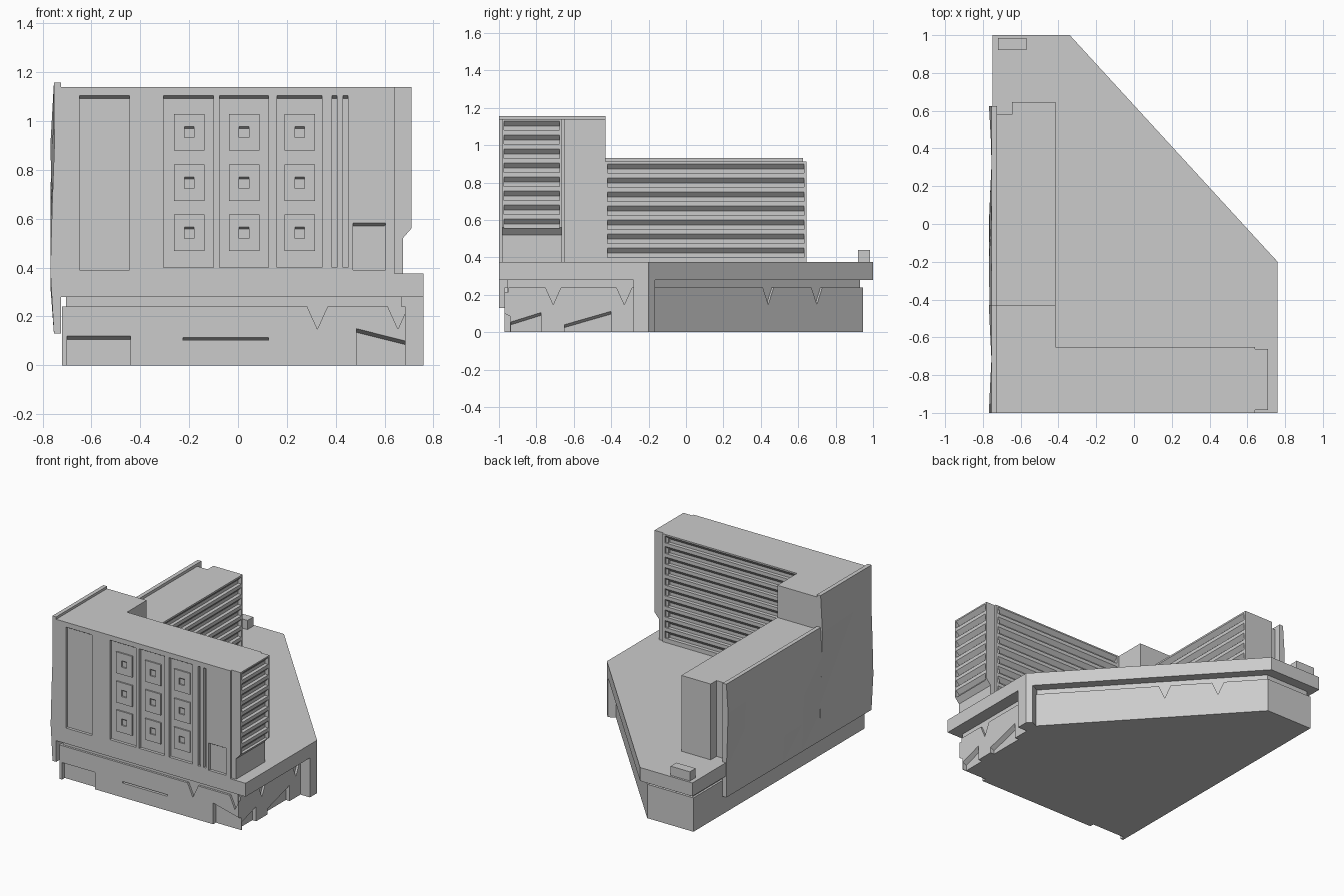
import bpy, bmesh, math
from mathutils import Matrix, Vector

if "Cube" in bpy.data.objects:
    bpy.data.objects.remove(bpy.data.objects["Cube"], do_unlink=True)

concrete = bpy.data.materials.new("grey concrete")
concrete.use_nodes = True
GREY = (0.6, 0.6, 0.6, 1)
concrete.diffuse_color = GREY
concrete.node_tree.nodes["Principled BSDF"].inputs["Base Color"].default_value = GREY


def add_prism(bm, axis, pts, a, b, lift=0, drop=0, matrix=Matrix()):
    """Extrude a 2D outline along an axis; upper points may slope between ends."""
    low = min(p[1] for p in pts) + 0.0001
    rings = []
    for t, dz in ((a, lift), (b, -drop)):
        ring = []
        for u, v in pts:
            w = v + (dz if v > low else 0)
            co = {"x": (t, u, w), "y": (u, t, w), "z": (u, w, t)}[axis]
            ring.append(bm.verts.new(matrix @ Vector(co)))
        rings.append(ring)
    n = len(pts)
    faces = [bm.faces.new(r) for r in rings]
    for i in range(n):
        j = (i + 1) % n
        faces.append(bm.faces.new((rings[0][i], rings[0][j], rings[1][j], rings[1][i])))
    bmesh.ops.recalc_face_normals(bm, faces=faces)


def finish(name, bm):
    mesh = bpy.data.meshes.new(name)
    bm.to_mesh(mesh)
    bm.free()
    mesh.materials.append(concrete)
    ob = bpy.data.objects.new(name, mesh)
    bpy.context.collection.objects.link(ob)
    return ob


def prism(name, axis, pts, a, b):
    bm = bmesh.new()
    add_prism(bm, axis, pts, a, b)
    return finish(name, bm)


def rect(u0, u1, v0, v1):
    return [(u0, v0), (u1, v0), (u1, v1), (u0, v1)]


def recess(axis, pts, face, depth, drop):
    """Cutter description: sunk into a face, with a sloping soffit."""
    return (axis, pts, face - 0.2 * depth, face + depth, 0.2 * drop, drop)


def cut(target, cutters):
    bm = bmesh.new()
    for c in cutters:
        add_prism(bm, *c)
    tool = finish("cutter", bm)
    tool.hide_render = True
    mod = target.modifiers.new("cut", "BOOLEAN")
    mod.operation, mod.solver, mod.object = "DIFFERENCE", "EXACT", tool
    graph = bpy.context.evaluated_depsgraph_get()
    mesh = bpy.data.meshes.new_from_object(target.evaluated_get(graph))
    target.modifiers.clear()
    target.data = mesh
    bpy.data.objects.remove(tool, do_unlink=True)


def louvres(axis, u0, u1, top, count, face, depth):
    return [recess(axis, rect(u0, u1, top - 0.075 * k - 0.05, top - 0.075 * k), face, depth, 0.027)
            for k in range(count)]


# Podium: overhanging slab on a recessed base
prism("podium_slab", "z", [(-0.75, -1), (0.76, -1), (0.76, -0.2), (-0.34, 1), (-0.75, 1)], 0.28, 0.375)
base_core = prism("base_core", "z", [(-0.705, -0.955), (0.67, -0.955), (0.67, -0.198),
                                     (-0.364, 0.93), (-0.705, 0.93)], 0.005, 0.3)
base_skin = prism("base_walls", "z", [(-0.72, -0.97), (0.685, -0.97), (0.685, -0.193),
                                      (-0.358, 0.945), (-0.72, 0.945)], 0, 0.24)
prism("corner_pillar", "z", [(0.66, -0.28), (0.76, -0.28), (0.76, -0.2), (0.73, -0.167), (0.66, -0.2)], 0, 0.29)

# Entrances and slit in the base
openings = [
    recess("y", rect(-0.7, -0.44, -0.01, 0.12), -0.97, 0.03, 0.015),
    recess("y", rect(-0.225, 0.125, 0.102, 0.113), -0.97, 0.03, 0.008),
    recess("y", [(0.485, -0.01), (0.695, -0.01), (0.695, 0.097), (0.485, 0.15)], -0.97, 0.03, 0.015),
    recess("x", [(-0.935, -0.01), (-0.775, -0.01), (-0.775, 0.105), (-0.935, 0.055)], 0.685, -0.03, 0.015),
    recess("x", [(-0.65, -0.01), (-0.4, -0.01), (-0.4, 0.112), (-0.65, 0.04)], 0.685, -0.03, 0.015),
]
cut(base_core, openings)
cut(base_skin, openings)


# V-shaped notches below the shadow gap
def vee(c, half):
    return [(c - half, 0.241), (c - half, 0.25), (c + half, 0.25), (c + half, 0.241), (c, 0.148)]


notches = [("y", vee(x, 0.042), -0.99, -0.95) for x in (0.325, 0.655)]
notches += [("x", vee(y, 0.042), 0.66, 0.72) for y in (-0.71, -0.33)]
for y in (0.44, 0.7):
    x = 0.723 - (y + 0.234) * 1.1 / 1.2
    turn = Matrix.Translation((x, y, 0)) @ Matrix.Rotation(math.atan2(1.2, -1.1), 4, "Z")
    notches.append(("y", vee(0, 0.04), -0.025, 0.025, 0, 0, turn))
cut(base_skin, notches)

# Tall front block with recessed facade panels and louvred back
tall = prism("tall_block", "z", [(-0.74, -1), (0.64, -1), (0.64, -0.65), (-0.415, -0.65),
                                 (-0.415, -0.43), (-0.74, -0.43)], 0.36, 1.14)
columns = [(-0.305, -0.1), (-0.075, 0.125), (0.16, 0.345)]
panels = [(-0.65, -0.445, 0.39, 1.105), (0.47, 0.605, 0.39, 0.583)]
panels += [(a, b, 0.4, 1.105) for a, b in columns + [(0.385, 0.405), (0.43, 0.45)]]
cut(tall, [recess("y", rect(*p), -1, 0.02, 0.012) for p in panels]
    + louvres("y", -0.4, 0.62, 1.13, 10, -0.65, -0.025))

# Raised window surrounds with small sunk windows
for i, centre in enumerate((-0.2, 0.025, 0.2525)):
    for j, z in enumerate((0.955, 0.747, 0.543)):
        frame = prism(f"window_frame_{i}_{j}", "y", rect(centre - 0.0625, centre + 0.0625, z - 0.075, z + 0.075),
                      -0.99, -0.97)
        cut(frame, [recess("y", rect(centre - 0.02, centre + 0.02, z - 0.023, z + 0.023), -0.99, 0.015, 0.012)])

# Louvred bay on the end of the tall block
bay = prism("end_bay", "y", [(0.6, 0.36), (0.675, 0.36), (0.675, 0.52), (0.71, 0.56), (0.71, 1.14), (0.6, 1.14)],
            -0.985, -0.662)
cut(bay, louvres("x", -0.972, -0.675, 1.13, 8, 0.71, -0.025))

# Lower rear wing with louvred inner face
wing = prism("rear_wing", "z", [(-0.74, -0.44), (-0.415, -0.44), (-0.415, 0.645), (-0.645, 0.645),
                                (-0.645, 0.58), (-0.74, 0.58)], 0.36, 0.912)
cut(wing, louvres("x", -0.42, 0.63, 0.9, 7, -0.415, -0.025))


# Gently faceted blank side wall with a thin parapet
def side_wall(name, y0, y1, top, cols):
    bm = bmesh.new()
    bmesh.ops.create_grid(bm, x_segments=cols, y_segments=4, size=0.5)
    outer = list(bm.verts)
    grown = bmesh.ops.extrude_face_region(bm, geom=bm.faces[:])
    inner = [v for v in grown["geom"] if isinstance(v, bmesh.types.BMVert)]
    for group, front in ((outer, True), (inner, False)):
        for v in group:
            y = y0 + (v.co.x + 0.5) * (y1 - y0)
            z = 0.13 + (v.co.y + 0.5) * (top - 0.13)
            edge = abs(v.co.y) > 0.49
            bulge = 0.005 if edge else 0.02 * math.sin(3.2 * y + 2 * z + 1) ** 2
            v.co = (-0.749 - bulge if front else -0.725, y, z)
    bmesh.ops.triangulate(bm, faces=bm.faces[:])
    bmesh.ops.recalc_face_normals(bm, faces=bm.faces[:])
    finish(name, bm)


side_wall("side_wall_tall", -1, -0.43, 1.157, 3)
side_wall("side_wall_low", -0.43, 0.625, 0.932, 5)

# Rooftop vent box
prism("vent_box", "z", rect(-0.72, -0.57, 0.92, 0.985), 0.37, 0.44)
